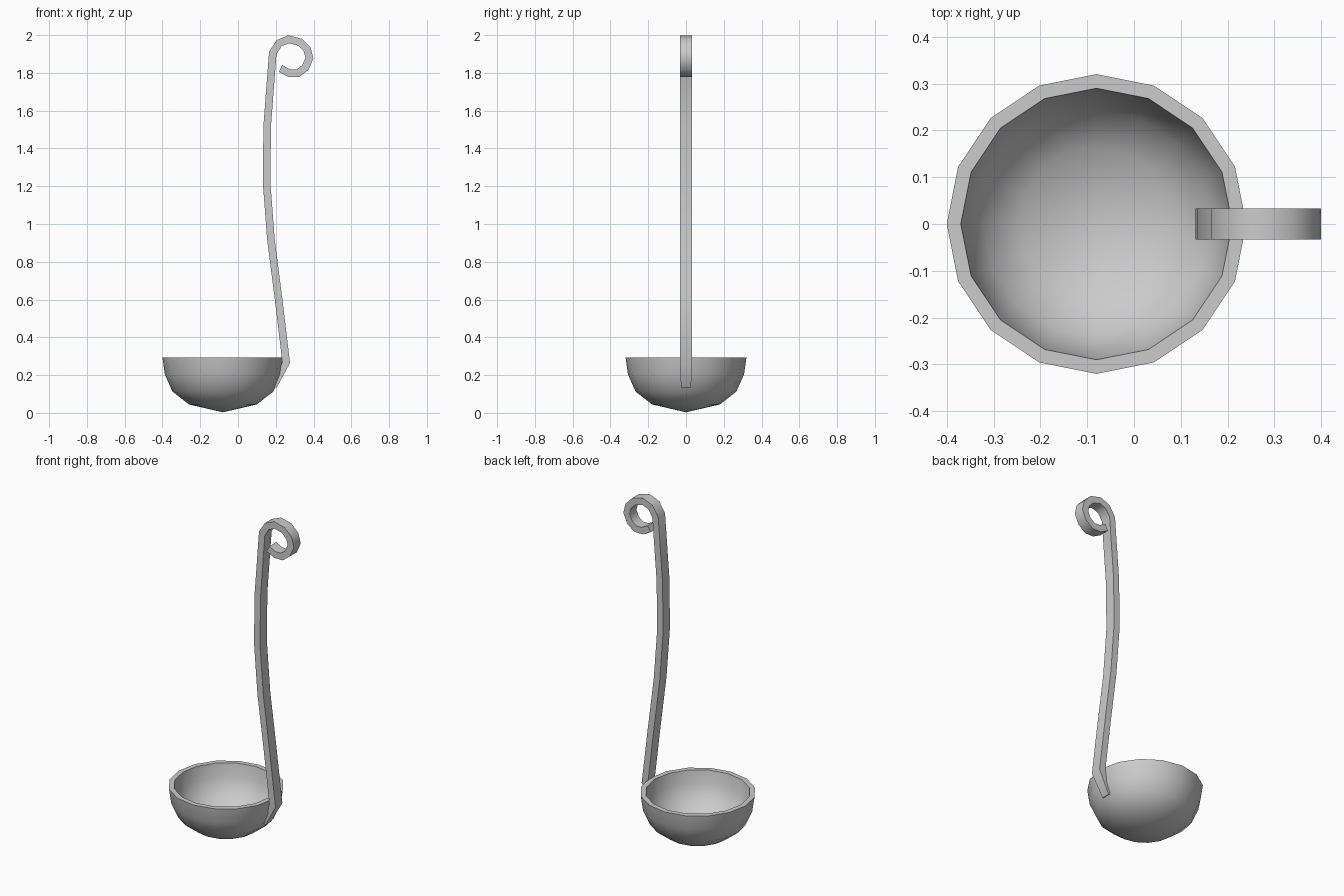
import bpy
import bmesh
import math
from mathutils import Vector, Matrix

cube = bpy.data.objects.get("Cube")
if cube:
    bpy.data.objects.remove(cube, do_unlink=True)

metal = bpy.data.materials.new("brushed grey metal")
metal.use_nodes = True
GREY = (0.6, 0.6, 0.6, 1)
metal.diffuse_color = GREY
metal.node_tree.nodes["Principled BSDF"].inputs["Base Color"].default_value = GREY


def finish(bm, name, angle):
    """Turn a bmesh into a metal object, smooth except at sharp edges."""
    bmesh.ops.recalc_face_normals(bm, faces=bm.faces)
    mesh = bpy.data.meshes.new(name)
    bm.to_mesh(mesh)
    bm.free()
    mesh.materials.append(metal)
    obj = bpy.data.objects.new(name, mesh)
    bpy.context.collection.objects.link(obj)
    bpy.ops.object.select_all(action='DESELECT')
    obj.select_set(True)
    bpy.context.view_layer.objects.active = obj
    bpy.ops.object.shade_smooth_by_angle(angle=math.radians(angle))
    return obj


# Bowl: outer and inner wall with a flat rim, turned in 16 steps
outer = [(0, 0.003), (0.18, 0.045), (0.267, 0.113), (0.307, 0.203), (0.32, 0.292)]
inner = [(0.29, 0.292), (0.278, 0.212), (0.243, 0.133), (0.166, 0.072), (0, 0.033)]
bm = bmesh.new()
verts = [bm.verts.new((r, 0, z)) for r, z in outer + inner]
edges = [bm.edges.new(pair) for pair in zip(verts, verts[1:])]
bmesh.ops.spin(bm, geom=verts + edges, cent=(0, 0, 0), axis=(0, 0, 1),
               angle=2 * math.pi, steps=16)
bmesh.ops.remove_doubles(bm, verts=bm.verts, dist=0.0005)
bmesh.ops.translate(bm, verts=bm.verts, vec=(-0.08, 0, 0))
finish(bm, "bowl", 50)

# Handle: a flat bar swept along a curved path ending in a hanging curl
stem = [(0.197, 0.137), (0.255, 0.267), (0.215, 0.6), (0.174, 0.92),
        (0.151, 1.225), (0.155, 1.525), (0.184, 1.905)]
curl = [(0.217, 1.957), (0.268, 1.978), (0.328, 1.963), (0.366, 1.925),
        (0.378, 1.878), (0.357, 1.829), (0.318, 1.799), (0.271, 1.799),
        (0.225, 1.823)]
path = [Vector(p) for p in stem + curl]
bm = bmesh.new()
rings = []
for i, p in enumerate(path):
    before = (p - path[i - 1]).normalized() if i else None
    after = (path[i + 1] - p).normalized() if i + 1 < len(path) else None
    before, after = before or after, after or before
    along = (before + after).normalized()
    side = Vector((-along.y, along.x))
    tip = i == 0
    half = (0.008 if tip else 0.02) / along.dot(after)
    width = 0.026 if tip else 0.033
    rings.append([bm.verts.new((p.x + side.x * half * s, width * w, p.y + side.y * half * s))
                  for s, w in ((-1, -1), (1, -1), (1, 1), (-1, 1))])
for a, b in zip(rings, rings[1:]):
    for k in range(4):
        n = (k + 1) % 4
        bm.faces.new((a[k], a[n], b[n], b[k]))
bm.faces.new(rings[0])
bm.faces.new(rings[-1])
finish(bm, "handle", 50)
